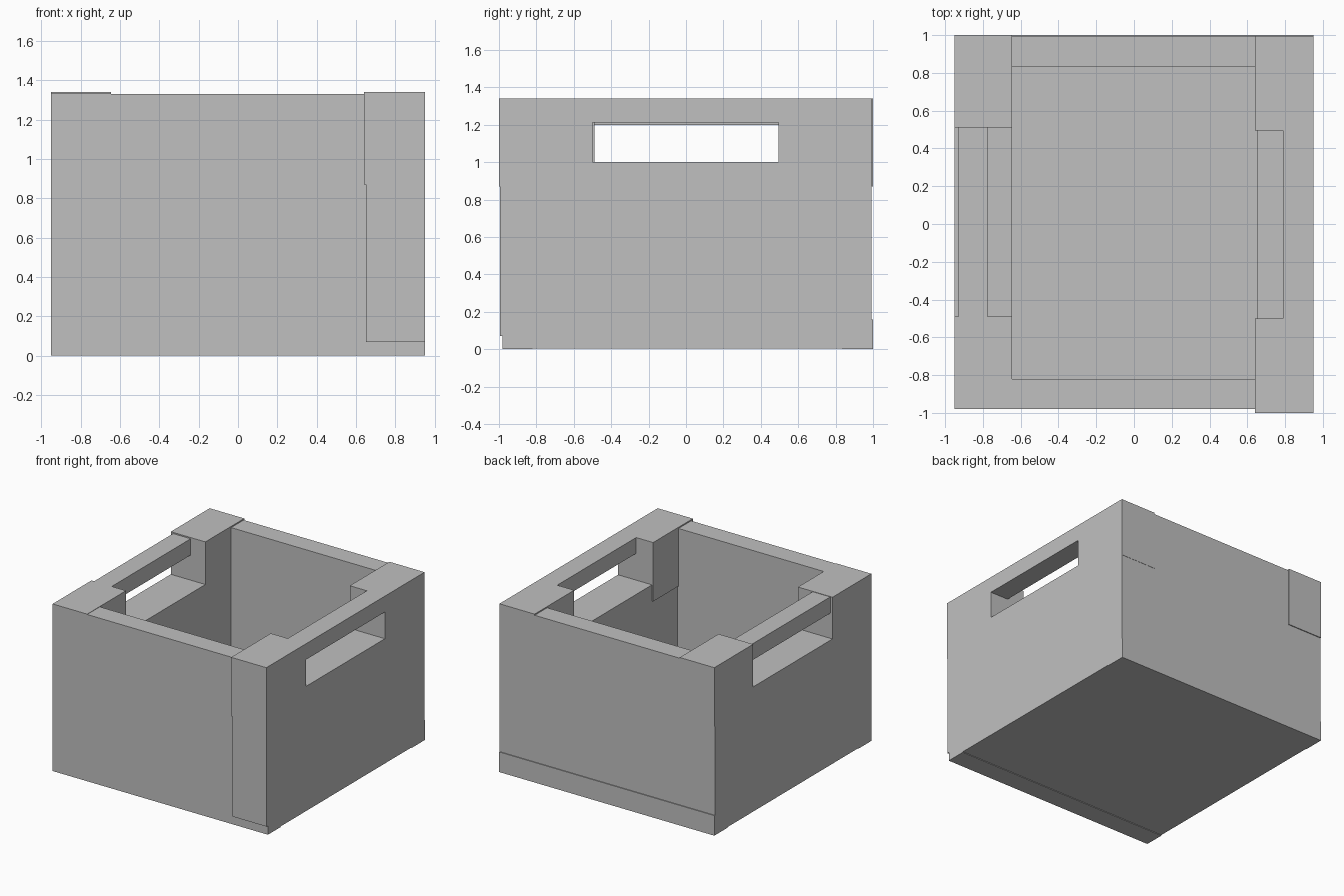
import bpy
import bmesh
from mathutils import Vector

cube = bpy.data.objects.get("Cube")
if cube:
    bpy.data.objects.remove(cube, do_unlink=True)

# Single plain grey material
grey = bpy.data.materials.new("plain_grey")
grey.use_nodes = True
colour = (0.53, 0.53, 0.53, 1)
grey.diffuse_color = colour
grey.node_tree.nodes["Principled BSDF"].inputs["Base Color"].default_value = colour


def box(name, x, y, z):
    """Flat-faced block spanning the given ranges."""
    low, high = (Vector(p) for p in zip(x, y, z))
    bm = bmesh.new()
    bmesh.ops.create_cube(bm, size=1)
    for v in bm.verts:
        v.co = (low + high) / 2 + v.co * (high - low)
    mesh = bpy.data.meshes.new(name)
    bm.to_mesh(mesh)
    bm.free()
    mesh.materials.append(grey)
    obj = bpy.data.objects.new(name, mesh)
    bpy.context.collection.objects.link(obj)
    return obj


top, rim, grip, block = 1.34, 1.33, 1.0, 0.87

# Floor slab and the end walls
box("floor", (-0.95, 0.95), (-0.98, 0.998), (0.005, 0.16))
box("front_wall", (-0.95, 0.65), (-0.98, -0.82), (0, rim))
box("front_sill", (0.65, 0.95), (-0.98, -0.82), (0, 0.07))
box("back_wall", (-0.95, 0.95), (0.835, 0.993), (0.16, rim))
box("back_sill", (-0.95, 0.95), (0.835, 1.0), (0, 0.16))

# Thick side walls up to the hand openings
box("left_wall", (0.65, 0.95), (-0.995, 0.99), (0.07, grip))
box("right_wall", (-0.95, -0.645), (-0.98, 0.99), (0.005, grip))

# Corner blocks on either side of the openings
box("front_left_corner", (0.64, 0.95), (-1.0, -0.5), (block, top))
box("back_left_corner", (0.64, 0.95), (0.495, 0.995), (block, top))
box("front_right_corner", (-0.95, -0.645), (-0.98, -0.49), (block, 1.333))
box("back_right_corner", (-0.95, -0.645), (0.51, 1.0), (block, top))

# Carrying rails over the openings
box("left_rail", (0.79, 0.95), (-0.5, 0.495), (1.213, top))
box("right_rail", (-0.93, -0.775), (-0.49, 0.51), (1.2, rim))
